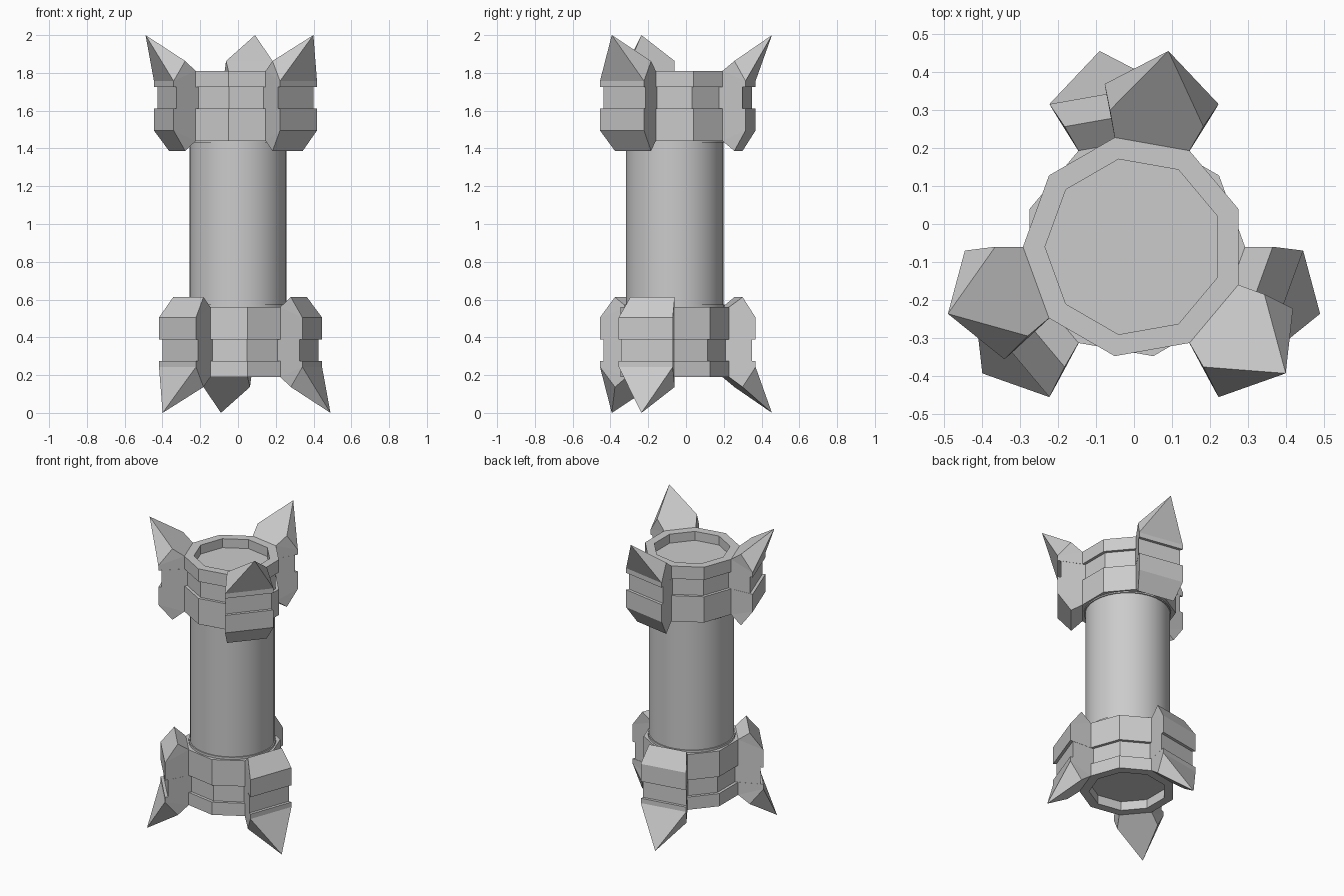
import bpy, bmesh
from math import radians, cos, sin, pi

if "Cube" in bpy.data.objects:
    bpy.data.objects.remove(bpy.data.objects["Cube"])

CY = -0.06            # axis of the pillar in y
R, BLOCK_R, RIDGE_R, TIP_R = 0.292, 0.445, 0.365, 0.521
BLOCKS = (80, 200, 320)


def polar(bm, deg, r, z, dy=0.0):
    a = radians(deg)
    return bm.verts.new((r * cos(a), r * sin(a) + dy, z))


def bridge(bm, low, high):
    n = len(low)
    for i in range(n):
        j = (i + 1) % n
        bm.faces.new((low[i], low[j], high[j], high[i]))


def outline(bm, z, block_z, inset=0.0):
    """Nine-sided ring with three flared blocks, as one 15-point loop."""
    loop = []
    for mid in BLOCKS:
        a, b = mid - 20, mid + 20
        for deg, r in ((a, R), (a, BLOCK_R), (b, BLOCK_R), (b, R), (b + 40, R)):
            out = r == BLOCK_R
            loop.append(polar(bm, deg, r - inset, block_z if out else z,
                              -0.01 if out else 0.0))
    return loop


def make_cap_mesh():
    bm = bmesh.new()
    # banded wall with a shallow groove
    levels = [(1.44, 1.495, 0), (1.612, 1.612, 0), (1.612, 1.612, 0.02),
              (1.725, 1.725, 0.02), (1.725, 1.725, 0), (1.81, 1.757, 0)]
    loops = [outline(bm, *lv) for lv in levels]
    for low, high in zip(loops, loops[1:]):
        bridge(bm, low, high)
    # chamfered underside and pointed top of each block
    for k, mid in enumerate(BLOCKS):
        for loop, ridge_z, spike in ((loops[0], 1.387, False), (loops[-1], 1.863, True)):
            ia, oa, ob, ib = loop[5 * k:5 * k + 4]
            ra = polar(bm, mid - 20, RIDGE_R, ridge_z)
            rb = polar(bm, mid + 20, RIDGE_R, ridge_z)
            bm.faces.new((ia, ra, rb, ib))
            bm.faces.new((ia, oa, ra))
            bm.faces.new((ib, rb, ob))
            if spike:
                tip = polar(bm, mid, TIP_R, 2.0, 0.002)
                quad = (oa, ob, rb, ra)
                for i in range(4):
                    bm.faces.new((quad[i], quad[(i + 1) % 4], tip))
            else:
                bm.faces.new((oa, ob, rb, ra))
    # underside, rim and recessed end plate
    def ring9(loop):
        return [loop[5 * k + i] for k in range(3) for i in (0, 3, 4)]
    bm.faces.new(ring9(loops[0]))
    degs = [mid + d for mid in BLOCKS for d in (-20, 20, 60)]
    rim = [polar(bm, d, 0.234, 1.81) for d in degs]
    floor = [polar(bm, d, 0.234, 1.75) for d in degs]
    bridge(bm, ring9(loops[-1]), rim)
    bridge(bm, rim, floor)
    bm.faces.new(floor)
    bmesh.ops.recalc_face_normals(bm, faces=bm.faces)
    me = bpy.data.meshes.new("spiked_cap")
    bm.to_mesh(me)
    bm.free()
    return me


# spiked caps, the lower one turned upside down
cap = make_cap_mesh()
for name, z, rot in (("top_cap", 0, 0), ("bottom_cap", 2, pi)):
    ob = bpy.data.objects.new(name, cap)
    ob.location = (0, CY, z)
    ob.rotation_euler = (0, rot, 0)
    bpy.context.collection.objects.link(ob)


def cylinder(name, r, z0, z1):
    bpy.ops.mesh.primitive_cylinder_add(vertices=32, radius=r, depth=z1 - z0,
                                        location=(0, CY, (z0 + z1) / 2))
    bpy.context.object.name = name
    bpy.ops.object.shade_smooth_by_angle(angle=radians(30))


# round shaft and thin collars where it meets the caps
cylinder("shaft", 0.258, 0.5, 1.5)
cylinder("lower_collar", 0.265, 0.54, 0.575)
cylinder("upper_collar", 0.265, 1.432, 1.46)
